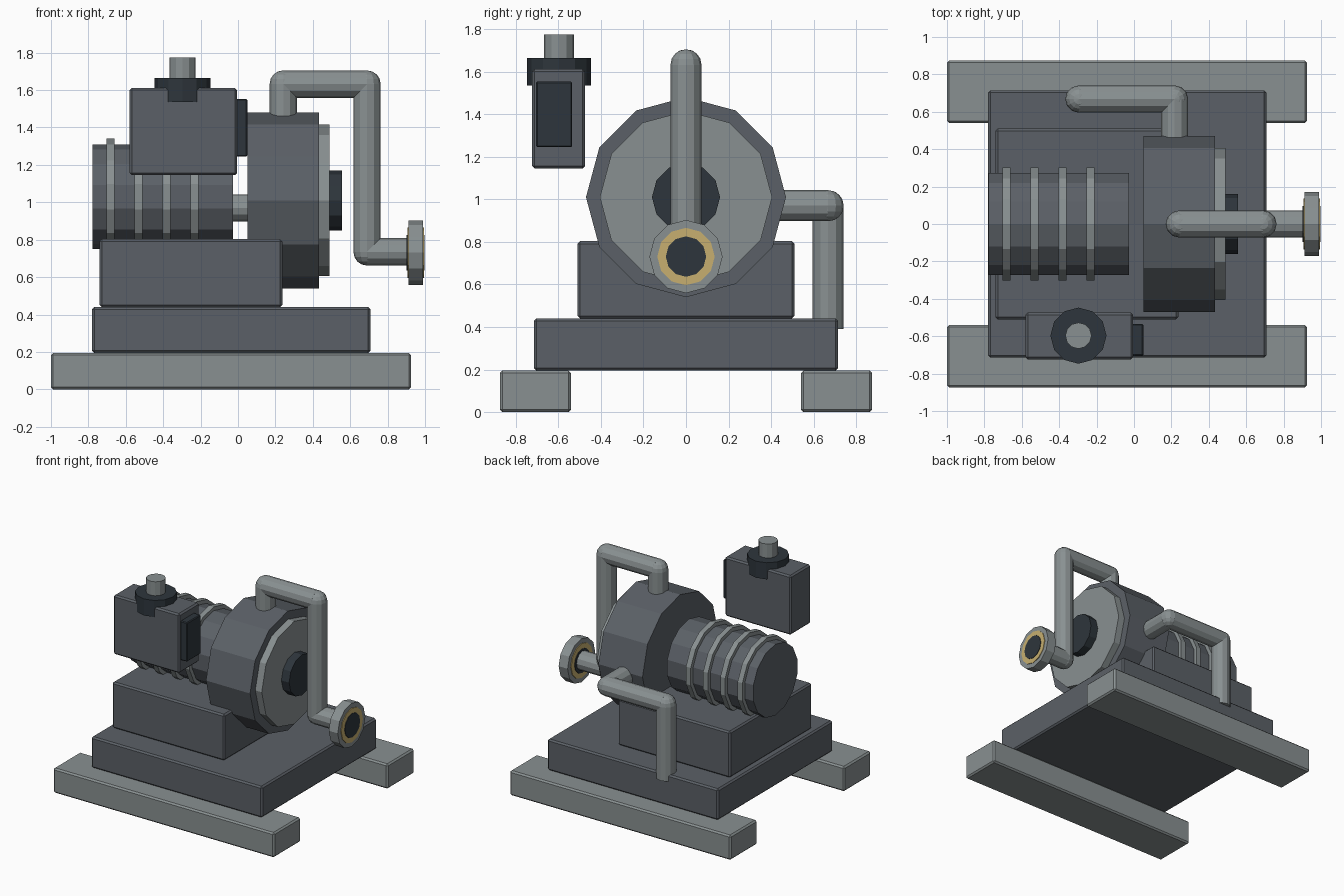
import bpy, math
from mathutils import Vector

if "Cube" in bpy.data.objects:
    bpy.data.objects.remove(bpy.data.objects["Cube"])


def material(name, rgb):
    m = bpy.data.materials.new(name)
    m.use_nodes = True
    m.diffuse_color = (*rgb, 1)
    m.node_tree.nodes["Principled BSDF"].inputs["Base Color"].default_value = (*rgb, 1)
    return m


BODY = material("slate grey paint", (0.105, 0.118, 0.135))
METAL = material("light grey metal", (0.25, 0.28, 0.285))
DARK = material("dark rubber", (0.027, 0.036, 0.045))
BRASS = material("brass", (0.57, 0.43, 0.16))


def finish(name, mat):
    ob = bpy.context.object
    ob.name = name
    ob.data.materials.append(mat)
    return ob


def box(name, mat, lo, hi, bevel=0.012):
    lo, hi = Vector(lo), Vector(hi)
    bpy.ops.mesh.primitive_cube_add(size=1, location=(lo + hi) / 2)
    ob = finish(name, mat)
    ob.scale = hi - lo
    bpy.ops.object.transform_apply(location=False, rotation=False, scale=True)
    mod = ob.modifiers.new("edge", 'BEVEL')
    mod.width, mod.segments = bevel, 1
    return ob


def rod(name, mat, a, b, r, sides=12):
    """Cylinder from a to b, with one corner kept at the top."""
    a, b = Vector(a), Vector(b)
    bpy.ops.mesh.primitive_cylinder_add(vertices=sides, radius=r, depth=(b - a).length,
                                        location=(a + b) / 2)
    ob = finish(name, mat)
    d = b - a
    if abs(d.x) > 0:
        ob.rotation_euler = (math.pi / 2, 0, math.pi / 2)
    elif abs(d.y) > 0:
        ob.rotation_euler = (math.pi / 2, 0, 0)
    return ob


def pipe(name, points, r=0.073):
    """Straight runs with ball elbows at the inner points, joined to one part."""
    parts = [rod(name, METAL, a, b, r) for a, b in zip(points, points[1:])]
    for p in points[1:-1]:
        bpy.ops.mesh.primitive_uv_sphere_add(segments=12, ring_count=8, radius=r, location=p)
        parts.append(finish(name, METAL))
    bpy.ops.object.select_all(action='DESELECT')
    for p in parts:
        p.select_set(True)
    bpy.context.view_layer.objects.active = parts[0]
    bpy.ops.object.join()
    parts[0].name = name


# Skids, base and pedestal
for side, y0, y1 in (("right", -0.875, -0.54), ("left", 0.54, 0.875)):
    box(side + "_skid", METAL, (-1, y0, 0), (0.925, y1, 0.195))
box("base", BODY, (-0.78, -0.715, 0.195), (0.708, 0.715, 0.44))
box("pedestal", BODY, (-0.74, -0.51, 0.44), (0.237, 0.51, 0.803))

# Motor with cooling bands
rod("motor", BODY, (-0.778, 0, 1.03), (-0.027, 0, 1.03), 0.28, 14)
for i in range(4):
    x = -0.682 + 0.15 * i
    rod("cooling_band", METAL, (x - 0.021, 0, 1.03), (x + 0.021, 0, 1.03), 0.31, 14)

# Pump housing, cover and hub
rod("pump_housing", BODY, (0.05, 0, 1.01), (0.434, 0, 1.01), 0.47)
rod("pump_cover", METAL, (0.434, 0, 1.01), (0.49, 0, 1.01), 0.405)
rod("pump_hub", DARK, (0.49, 0, 1.01), (0.557, 0, 1.01), 0.16)

# Outlet pipe with flange
pipe("outlet_pipe", [(0.242, 0, 1.4), (0.242, 0, 1.632), (0.69, 0, 1.632),
                     (0.69, 0, 0.735), (0.94, 0, 0.735)])
for name, mat, grow, r in (("flange", METAL, 0, 0.172), ("flange_ring", BRASS, 0.005, 0.135),
                           ("flange_bore", DARK, 0.009, 0.095)):
    rod(name, mat, (0.911 - grow, 0, 0.731), (0.989 + grow, 0, 0.731), r)

# Inlet pipe at the back
pipe("inlet_pipe", [(0.217, 0.38, 0.97), (0.217, 0.668, 0.97),
                    (-0.295, 0.668, 0.97), (-0.295, 0.668, 0.39)])

# Control box with side panel, collar and button
box("control_box", BODY, (-0.58, -0.724, 1.145), (-0.005, -0.474, 1.612))
box("side_panel", DARK, (-0.02, -0.705, 1.245), (0.05, -0.535, 1.553), 0.006)
rod("button_collar", DARK, (-0.297, -0.597, 1.535), (-0.297, -0.597, 1.665), 0.15)
rod("button", METAL, (-0.297, -0.597, 1.66), (-0.297, -0.597, 1.775), 0.07)
